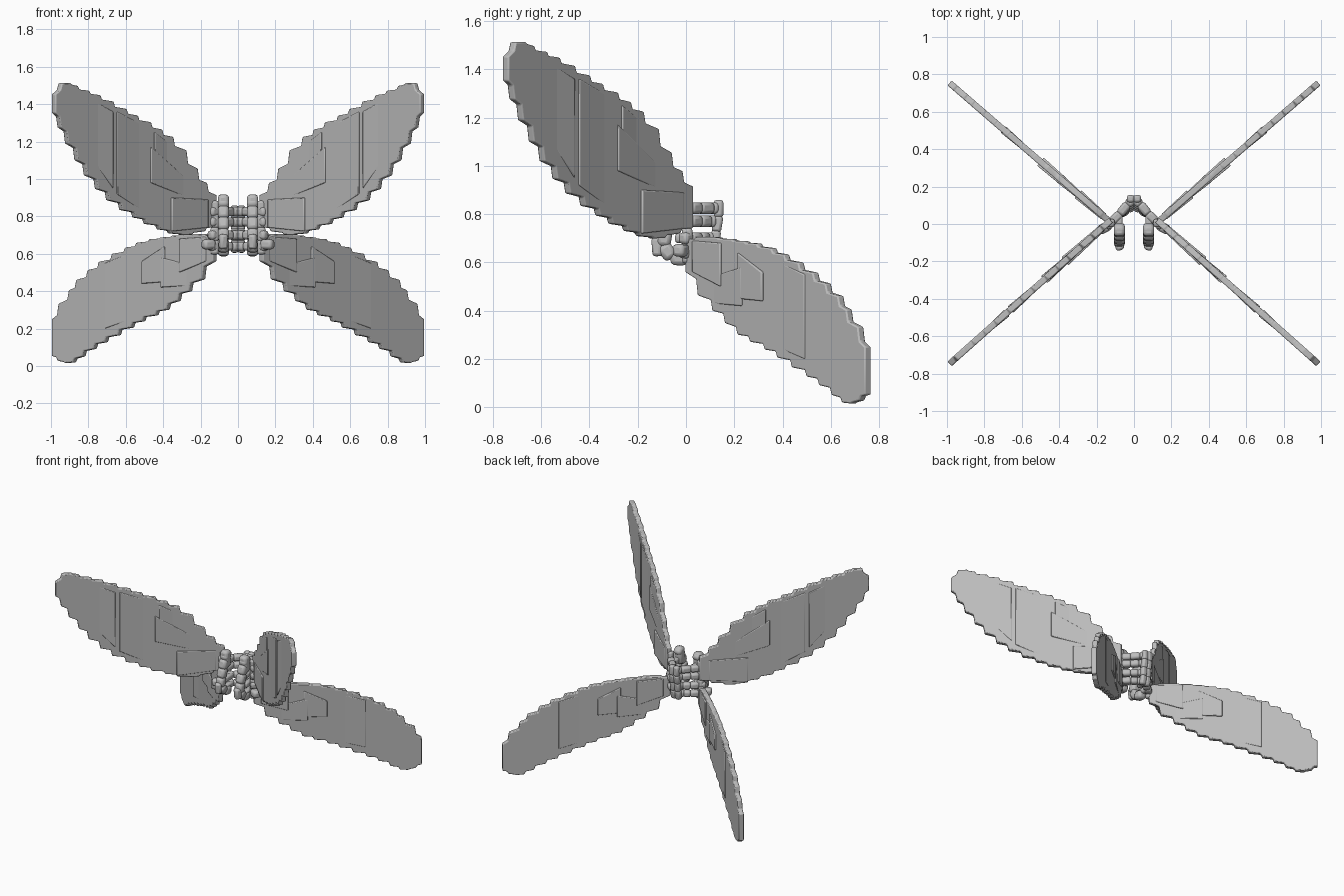
import bpy, bmesh, math
from mathutils import Vector

grey = bpy.data.materials.new("plain grey")
grey.diffuse_color = (0.5, 0.5, 0.5, 1)


def finish(name, bm, bevel=0.0, angle=35):
    """Turn a bmesh into a mirrored, smooth shaded object."""
    bmesh.ops.recalc_face_normals(bm, faces=bm.faces)
    mesh = bpy.data.meshes.new(name)
    bm.to_mesh(mesh)
    bm.free()
    mesh.materials.append(grey)
    ob = bpy.data.objects.new(name, mesh)
    bpy.context.collection.objects.link(ob)
    if bevel:
        mod = ob.modifiers.new("soft edges", 'BEVEL')
        mod.width = bevel
        mod.segments = 2
        mod.limit_method = 'ANGLE'
    ob.modifiers.new("mirror", 'MIRROR').use_mirror_merge = False
    bpy.ops.object.select_all(action='DESELECT')
    ob.select_set(True)
    bpy.context.view_layer.objects.active = ob
    bpy.ops.object.shade_smooth_by_angle(angle=math.radians(angle))
    return ob


def sample(curve, x):
    """Height of a piecewise linear curve at x."""
    for (x0, z0), (x1, z1) in zip(curve, curve[1:]):
        if x <= x1:
            return z0 + (z1 - z0) * (x - x0) / (x1 - x0)
    return curve[-1][1]


def steps(curve, edges):
    """Stair-step version of a curve with gently sloping treads."""
    pts = []
    for a, b in zip(edges, edges[1:]):
        za, zb = sample(curve, a), sample(curve, b)
        m, d = (za + zb) / 2, (zb - za) * 0.13
        pts += [(a + 0.004, m - d), (b - 0.004, m + d)]
    return pts


def slab(bm, outline, start, slope, halves):
    """Upright plate following a diagonal line; halves gives each corner's half thickness."""
    n = Vector((-slope, 1, 0)).normalized()
    rings = []
    for side in (-1, 1):
        ring = []
        for (x, z), h in zip(outline, halves):
            p = Vector((x, start + slope * x, z)) + n * h * side
            ring.append(bm.verts.new(p))
        rings.append(ring)
    bm.faces.new(rings[0])
    bm.faces.new(rings[1][::-1])
    k = len(outline)
    for i in range(k):
        j = (i + 1) % k
        bm.faces.new((rings[0][i], rings[1][i], rings[1][j], rings[0][j]))


def wing(name, top, bottom, start, slope, patches):
    top_edges = [0.12, 0.17, 0.22, 0.28, 0.35, 0.41, 0.47, 0.54, 0.60,
                 0.67, 0.74, 0.80, 0.86, 0.90, 0.955, 0.99]
    low_edges = [0.12, 0.18, 0.25, 0.31, 0.37, 0.43, 0.50, 0.56, 0.63,
                 0.70, 0.76, 0.82, 0.87, 0.92, 0.96, 0.99]
    outline = steps(top, top_edges) + steps(bottom, low_edges)[::-1]
    bm = bmesh.new()
    slab(bm, outline, start, slope, [0.017] * len(outline))
    finish(name + "_blade", bm, 0.006)
    # overlapping feather plates, tilted so one end stands proud
    bm = bmesh.new()
    for x0, x1, lo0, hi0, lo1, hi1, h0, h1 in patches:
        quad = [(x0, lo0), (x1, lo1), (x1, hi1), (x0, hi0)]
        slab(bm, quad, start, slope, [h0, h1, h1, h0])
    finish(name + "_feathers", bm, 0.005)


# upper wings sweep forward and up
wing("upper_wing",
     [(0.12, 0.89), (0.18, 0.97), (0.23, 1.03), (0.28, 1.12), (0.35, 1.21), (0.47, 1.29),
      (0.60, 1.36), (0.75, 1.445), (0.87, 1.49), (0.90, 1.515), (0.955, 1.51), (0.99, 1.42)],
     [(0.12, 0.75), (0.18, 0.73), (0.28, 0.69), (0.37, 0.715), (0.47, 0.755), (0.55, 0.80),
      (0.63, 0.85), (0.71, 0.915), (0.79, 1.0), (0.87, 1.13), (0.95, 1.28), (0.99, 1.38)],
     0.13, -0.89,
     [(0.17, 0.37, 0.74, 0.89, 0.72, 0.90, 0.020, 0.028),
      (0.28, 0.48, 0.90, 1.00, 0.98, 1.17, 0.016, 0.025),
      (0.36, 0.46, 1.05, 1.18, 1.14, 1.25, 0.014, 0.024),
      (0.48, 0.66, 0.80, 1.27, 0.92, 1.36, 0.014, 0.023),
      (0.68, 0.80, 0.95, 1.36, 1.12, 1.43, 0.023, 0.014)])

# lower wings sweep backward and down
wing("lower_wing",
     [(0.12, 0.69), (0.20, 0.71), (0.34, 0.695), (0.47, 0.675), (0.58, 0.635), (0.68, 0.58),
      (0.765, 0.525), (0.845, 0.46), (0.90, 0.385), (0.95, 0.315), (0.99, 0.22)],
     [(0.12, 0.60), (0.15, 0.55), (0.20, 0.45), (0.26, 0.41), (0.31, 0.37), (0.36, 0.315),
      (0.47, 0.265), (0.58, 0.21), (0.68, 0.15), (0.79, 0.09), (0.87, 0.025),
      (0.92, 0.01), (0.99, 0.06)],
     -0.10, 0.866,
     [(0.16, 0.30, 0.56, 0.69, 0.50, 0.68, 0.020, 0.027),
      (0.25, 0.40, 0.43, 0.54, 0.42, 0.58, 0.016, 0.026),
      (0.38, 0.50, 0.45, 0.64, 0.44, 0.56, 0.024, 0.028),
      (0.53, 0.70, 0.26, 0.62, 0.20, 0.55, 0.014, 0.022)])


def bead_chain(name, points, radius, wide=1.0):
    """String of lumpy rounded beads stretched between neighbouring points."""
    bm = bmesh.new()
    for a, b in zip(points, points[1:]):
        a, b = Vector(a), Vector(b)
        d = b - a
        new = bmesh.ops.create_cube(bm, size=1)["verts"]
        turn = d.to_track_quat('Z', 'Y')
        for v in new:
            v.co = (a + b) / 2 + turn @ Vector(
                (v.co.x * 2 * radius, v.co.y * 2 * radius * wide, v.co.z * d.length * 1.12))
    finish(name, bm, radius * 0.6, 60)


# front pair of upright bead columns, curling forward at the foot
bead_chain("front_column",
           [(0.078, -0.015, 0.905), (0.078, -0.05, 0.85), (0.078, -0.065, 0.79),
            (0.078, -0.085, 0.73), (0.078, -0.095, 0.67), (0.078, -0.06, 0.62),
            (0.078, 0.0, 0.615)], 0.03)
bead_chain("column_cap", [(0.078, -0.035, 0.91), (0.078, -0.035, 0.80)], 0.03)
bead_chain("column_foot", [(0.078, -0.12, 0.70), (0.08, -0.115, 0.63)], 0.022)

# stacked V shaped links that join the wings at the back
for label, z, apex in (("top", 0.825, 0.135), ("upper", 0.77, 0.125),
                       ("middle", 0.70, 0.115), ("lower", 0.64, 0.105)):
    bead_chain(label + "_link",
               [(0.0, apex, z), (0.035, apex - 0.03, z), (0.075, 0.055, z),
                (0.115, 0.015, z), (0.15, -0.015, z)], 0.024)
    bead_chain(label + "_bridge", [(0.08, 0.045, z), (0.082, -0.04, z)], 0.02)

# upright post at the point of the V and short side posts at the wing roots
bead_chain("rear_post", [(0.018, 0.135, 0.855), (0.018, 0.135, 0.79), (0.018, 0.125, 0.73),
                         (0.018, 0.12, 0.67), (0.018, 0.11, 0.61)], 0.02)
bead_chain("root_post", [(0.125, 0.005, 0.88), (0.125, 0.005, 0.81), (0.125, 0.005, 0.74),
                         (0.125, 0.005, 0.67), (0.125, 0.005, 0.60)], 0.022)
bead_chain("root_knuckle", [(0.13, -0.005, 0.65), (0.185, -0.035, 0.65)], 0.026)
